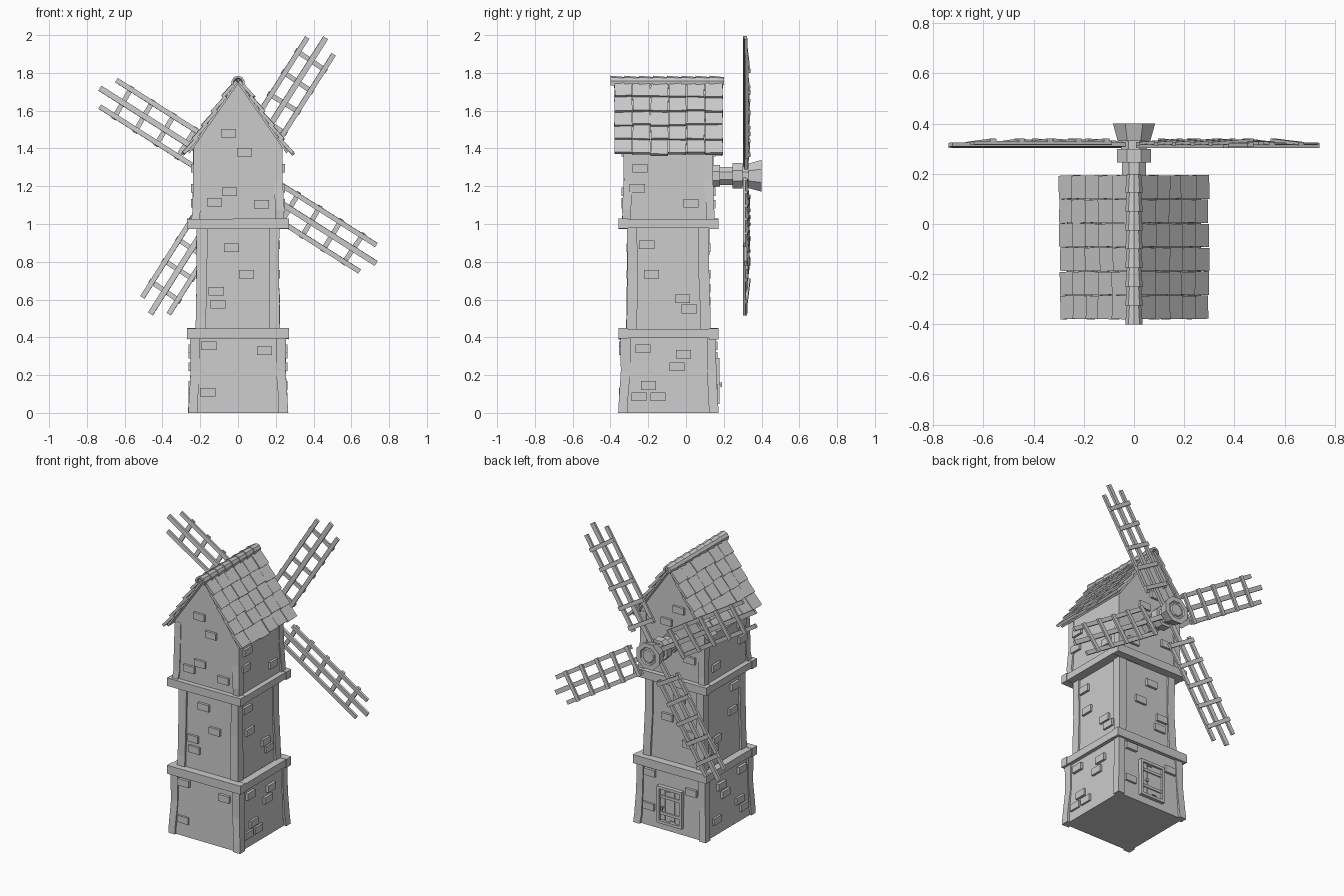
import bpy, bmesh, math, random
from mathutils import Matrix, Vector

if "Cube" in bpy.data.objects:
    bpy.data.objects.remove(bpy.data.objects["Cube"])

random.seed(4)
YC = -0.093          # tower axis in y
HUB_Z = 1.255


def finish(name, bm):
    bmesh.ops.recalc_face_normals(bm, faces=bm.faces)
    me = bpy.data.meshes.new(name)
    bm.to_mesh(me)
    bm.free()
    ob = bpy.data.objects.new(name, me)
    bpy.context.collection.objects.link(ob)
    return ob


def box(c, size, rot=None):
    m = Matrix.Translation(c)
    if rot:
        m = m @ rot
    return m @ Matrix.Diagonal((*size, 1))


def boxes(name, mats):
    bm = bmesh.new()
    for m in mats:
        bmesh.ops.create_cube(bm, size=1, matrix=m)
    return finish(name, bm)


def loft(bm, rings):
    """Skin equal-length rings of points and cap both ends."""
    vs = [[bm.verts.new(p) for p in r] for r in rings]
    n = len(vs[0])
    for a, b in zip(vs, vs[1:]):
        for i in range(n):
            bm.faces.new((a[i], a[(i + 1) % n], b[(i + 1) % n], b[i]))
    bm.faces.new(vs[0])
    bm.faces.new(vs[-1])


def rect(cx, cy, z, h):
    return [(cx + sx * h, cy + sy * h, z) for sx, sy in ((-1, -1), (1, -1), (1, 1), (-1, 1))]


def lathe(name, profile, n, turn=0.0):
    """Faceted turned part along y, profile = (y, radius)."""
    bm = bmesh.new()
    loft(bm, [[(r * math.cos(turn + math.tau * i / n), y, HUB_Z + r * math.sin(turn + math.tau * i / n))
               for i in range(n)] for y, r in profile])
    return finish(name, bm)


# Tower walls and slightly flared corner posts: z0, z1, outer half widths, post size
def storey(name, z0, z1, o0, o1, post, wall=True):
    if wall:
        bm = bmesh.new()
        loft(bm, [rect(0, YC, z0, o0 - 0.014), rect(0, YC, z1, o1 - 0.010)])
        finish(name + "_wall", bm)
    bm = bmesh.new()
    for sx in (-1, 1):
        for sy in (-1, 1):
            rings = []
            for t in (0, 0.15, 0.55, 1):
                out = o0 + (o1 - o0) * min(1, t * 1.6) + random.uniform(-0.003, 0.003)
                h = (post + random.uniform(-0.004, 0.004)) / 2
                rings.append(rect(sx * (out - h), YC + sy * (out - h), z0 + (z1 - z0) * t, h))
            loft(bm, rings)
    finish(name + "_corner_posts", bm)


storey("lower", 0, 0.40, 0.264, 0.252, 0.05)
storey("middle", 0.43, 0.99, 0.224, 0.216, 0.055)
storey("upper", 1.02, 1.40, 0.245, 0.236, 0.045, wall=False)

# Upper storey with gable
W, EAVE, APEX = 0.233, 1.41, 1.745
prof = [(-W, 1.0), (W, 1.0), (W, EAVE), (0, APEX), (-W, EAVE)]
bm = bmesh.new()
loft(bm, [[(x, y, z) for x, z in prof] for y in (YC - W, YC + W)])
finish("upper_gable_wall", bm)

# Ledges: four overlapping beams on a slab
for name, z0, z1 in (("lower_ledge", 0.392, 0.448), ("upper_ledge", 0.975, 1.028)):
    zc, h, mats = (z0 + z1) / 2, z1 - z0, []
    for s in (-1, 1):
        tilt = Matrix.Rotation(s * 0.008, 4, 'Y')
        mats.append(box((0, YC + s * 0.240, zc), (0.54, 0.05, h), tilt))
        mats.append(box((s * 0.241, YC, zc), (0.05, 0.53, h - 0.008)))
    mats.append(box((0, YC, zc - 0.003), (0.46, 0.46, h - 0.014)))
    boxes(name, mats)

# Raised bricks: (offset along face, z) for each side
BRICKS = {
    "front": [(-.155, .355), (.14, .33), (-.16, .11), (-.035, .875), (.045, .735), (-.115, .645), (-.105, .575),
              (-.05, 1.48), (.035, 1.38), (-.045, 1.17), (-.125, 1.115), (.125, 1.105)],
    "right": [(-.135, .34), (.08, .31), (.045, .245), (-.105, .145), (-.155, .085), (-.055, .085),
              (-.115, .89), (-.09, .735), (.075, .605), (.11, .55), (-.15, 1.295), (-.165, 1.19), (.12, 1.11)],
    "back": [(-.155, .355), (.15, .30), (-.16, .13), (.035, .875), (-.05, .735), (.115, .66), (.10, .59),
             (.05, 1.48), (-.04, 1.38), (.13, 1.17), (-.125, 1.105)],
    "left": [(.135, .34), (-.08, .31), (-.04, .245), (.11, .145), (.155, .085), (-.13, .10),
             (.115, .89), (.09, .735), (-.075, .605), (-.11, .55), (.15, 1.295), (.16, 1.19), (-.12, 1.11)],
}
for k, (side, spots) in enumerate(BRICKS.items()):
    turn = Matrix.Translation((0, YC, 0)) @ Matrix.Rotation(k * math.pi / 2, 4, 'Z')
    boxes(side + "_bricks", [turn @ box((u, -(0.246 if z < .4 else 0.208 if z < 1 else W), z), (0.08, 0.03, 0.045))
                             for u, z in spots])

# Door on the back wall
YD = YC + 0.248
boxes("door_frame", [box((s * 0.082, YD + 0.008, 0.168), (0.018, 0.03, 0.24)) for s in (-1, 1)]
      + [box((0, YD + 0.008, z), (0.18, 0.03, 0.018)) for z in (0.055, 0.282)])
boxes("door_planks", [box((-0.054 + i * 0.036, YD + 0.004, 0.168 + d), (0.033, 0.018, 0.205 - 2 * abs(d)))
                      for i, d in enumerate((0, 0.006, -0.005, 0.002))])
boxes("door_bands", [box((0, YD + 0.012, z), (0.14, 0.016, 0.018)) for z in (0.115, 0.225)])
boxes("door_handle", [box((0.05, YD + 0.02, 0.155), (0.01, 0.03, 0.01)),
                      box((0.05, YD + 0.031, 0.15), (0.012, 0.008, 0.024))])

# Roof: deck boards and tilted tiles on each slope
ang = math.atan2(APEX - EAVE, W)
ROWS, COLS, Y0, Y1 = 5, 6, -0.38, 0.195
cw = (Y1 - Y0) / COLS
for s, side in ((-1, "left"), (1, "right")):
    d = Vector((s * math.cos(ang), 0, -math.sin(ang)))
    n = Vector((s * math.sin(ang), 0, math.cos(ang)))
    top = Vector((0, 0, APEX))
    base = Matrix.Rotation(s * ang, 4, 'Y')
    c = top + d * 0.225 + n * 0.004
    boxes(side + "_roof_deck", [box((c.x, YC, c.z), (0.45, 0.55, 0.012), base)])
    tiles = []
    for r in range(ROWS):
        for k in range(COLS):
            low = 0.475 - r * 0.092 + random.uniform(-0.008, 0.006)
            p = top + d * (low - 0.056) + n * (0.019 + random.uniform(-0.002, 0.002))
            p.y = Y0 + cw * (k + 0.5)
            rot = base @ Matrix.Rotation(-s * 0.13, 4, 'Y') @ Matrix.Rotation(random.uniform(-.03, .03), 4, 'Z')
            tiles.append(box(p, (0.112, cw - random.uniform(0.001, 0.005), 0.017), rot))
    boxes(side + "_roof_tiles", tiles)

# Ridge caps: overlapping tapered half rounds
bm = bmesh.new()
N, step = 8, 0.6 / 8
for i in range(N):
    y = -0.40 + i * step
    rings = []
    for yy, r in ((y, 0.036), (y + step + 0.004, 0.029)):
        arc = [math.radians(-25 + 230 * j / 6) for j in range(7)]
        rings.append([(r * math.cos(a), min(yy, 0.2), 1.749 + r * math.sin(a)) for a in arc]
                     + [((r - .012) * math.cos(a), min(yy, 0.2), 1.749 + (r - .012) * math.sin(a))
                        for a in reversed(arc)])
    loft(bm, rings)
finish("ridge_caps", bm)

# Sail axle and hub
lathe("axle_and_hub", [(0.12, 0.064), (0.18, 0.062), (0.18, 0.052), (0.245, 0.052), (0.245, 0.074), (0.298, 0.074),
                       (0.298, 0.055), (0.33, 0.055), (0.33, 0.07), (0.40, 0.091), (0.40, 0.06),
                       (0.392, 0.055), (0.392, 0.045), (0.40, 0.04)], 8, math.pi / 8)

# Four ladder sails
for i in range(4):
    m = (Matrix.Translation((0, 0, HUB_Z)) @ Matrix.Rotation(math.radians(32.4 + 90 * i), 4, 'Y')
         @ Matrix.Rotation(math.radians(4), 4, 'Z'))
    m = Matrix.Translation((0, 0.316, 0)) @ m
    parts = [box((0, 0, 0.433), (0.03, 0.016, 0.866))]
    parts += [box((x, 0, 0.49), (0.026, 0.014, 0.65)) for x in (-0.083, 0.083)]
    parts += [box((0, 0.011, 0.19 + 0.133 * k), (0.20, 0.013, 0.026),
                  Matrix.Rotation(random.uniform(-.04, .04), 4, 'Y')) for k in range(5)]
    boxes("sail_%d" % (i + 1), [m @ p for p in parts])
